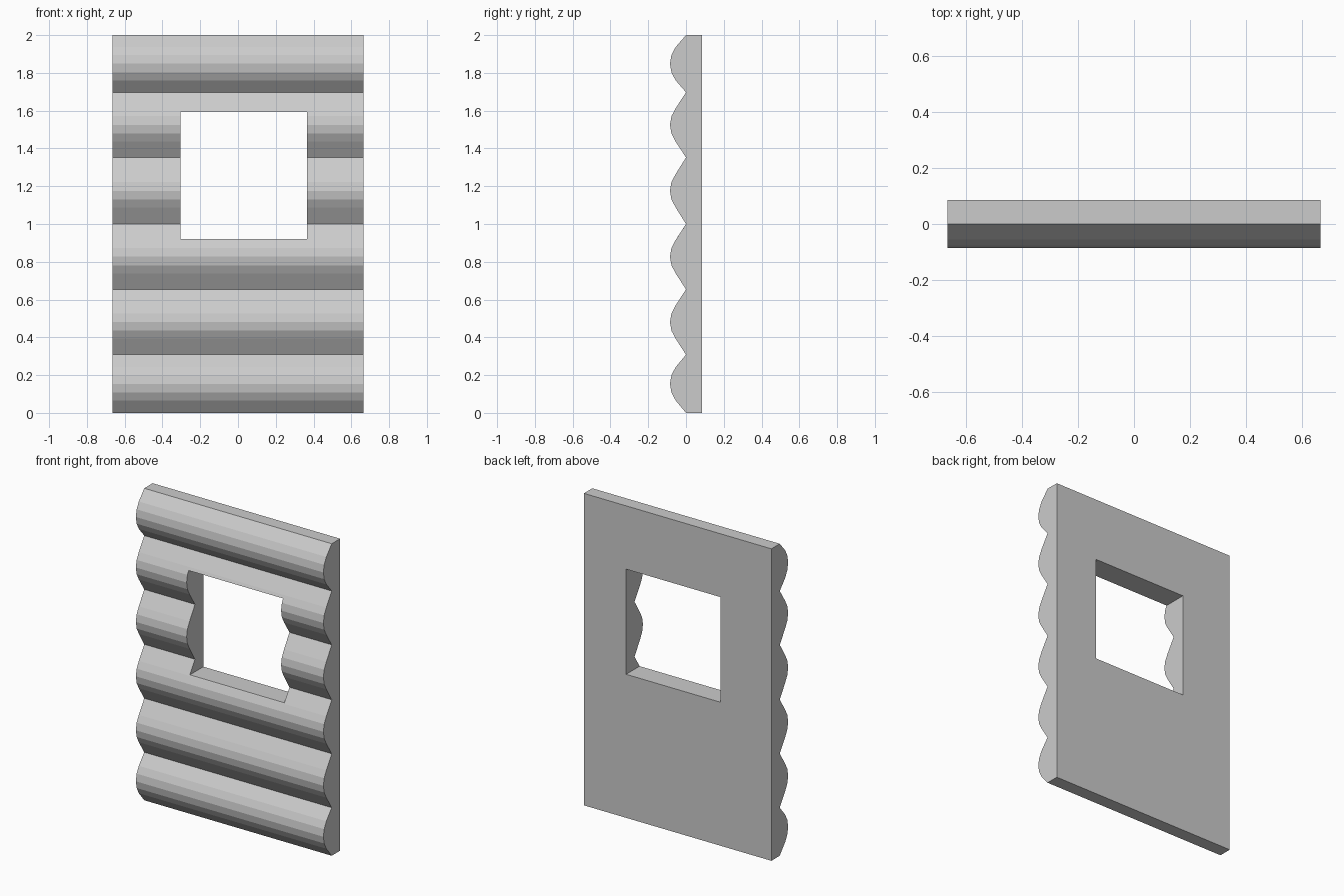
import bpy

cube = bpy.data.objects.get("Cube")
if cube:
    bpy.data.objects.remove(cube, do_unlink=True)

HALF_WIDTH, HALF_DEPTH = 0.665, 0.085
VALLEYS = [0, 0.308, 0.654, 1.0, 1.352, 1.697, 2.0]

# Single light grey for the whole panel
grey = bpy.data.materials.new("light_grey")
grey.use_nodes = True
colour = (0.6, 0.6, 0.6, 1)
grey.diffuse_color = colour
grey.node_tree.nodes["Principled BSDF"].inputs["Base Color"].default_value = colour

# Side profile: flat back, row of faceted log bulges on the front
profile = [(HALF_DEPTH, 2), (HALF_DEPTH, 0)]
for low, high in zip(VALLEYS, VALLEYS[1:]):
    mid, half = (low + high) / 2, (high - low) / 2
    profile.append((0, low))
    for dz, y in [(-0.088, -0.055), (-0.046, -0.077), (0, -HALF_DEPTH),
                  (0.046, -0.077), (0.088, -0.055)]:
        profile.append((y, mid + dz))
profile.append((0, 2))

# Extrude the profile along x
n = len(profile)
verts = [(x, y, z) for x in (-HALF_WIDTH, HALF_WIDTH) for y, z in profile]
faces = [tuple(range(n)), tuple(reversed(range(n, 2 * n)))]
faces += [(i, i + n, (i + 1) % n + n, (i + 1) % n) for i in range(n)]
mesh = bpy.data.meshes.new("log_wall")
mesh.from_pydata(verts, [], faces)
mesh.materials.append(grey)
wall = bpy.data.objects.new("log_wall", mesh)
bpy.context.collection.objects.link(wall)

# Make all normals point outwards
bpy.context.view_layer.objects.active = wall
wall.select_set(True)
bpy.ops.object.mode_set(mode="EDIT")
bpy.ops.mesh.select_all(action="SELECT")
bpy.ops.mesh.normals_make_consistent(inside=False)
bpy.ops.object.mode_set(mode="OBJECT")

# Window opening
bpy.ops.mesh.primitive_cube_add(size=1, location=(0.03, 0, 1.257))
cutter = bpy.context.object
cutter.name = "window_cutter"
cutter.scale = (0.67, 1, 0.674)
cutter.data.materials.append(grey)
cutter.hide_render = True
cutter.display_type = "WIRE"

cut = wall.modifiers.new("window_opening", "BOOLEAN")
cut.operation = "DIFFERENCE"
cut.solver = "EXACT"
cut.object = cutter
bpy.context.view_layer.objects.active = wall
bpy.ops.object.modifier_apply(modifier=cut.name)
bpy.data.objects.remove(cutter, do_unlink=True)
